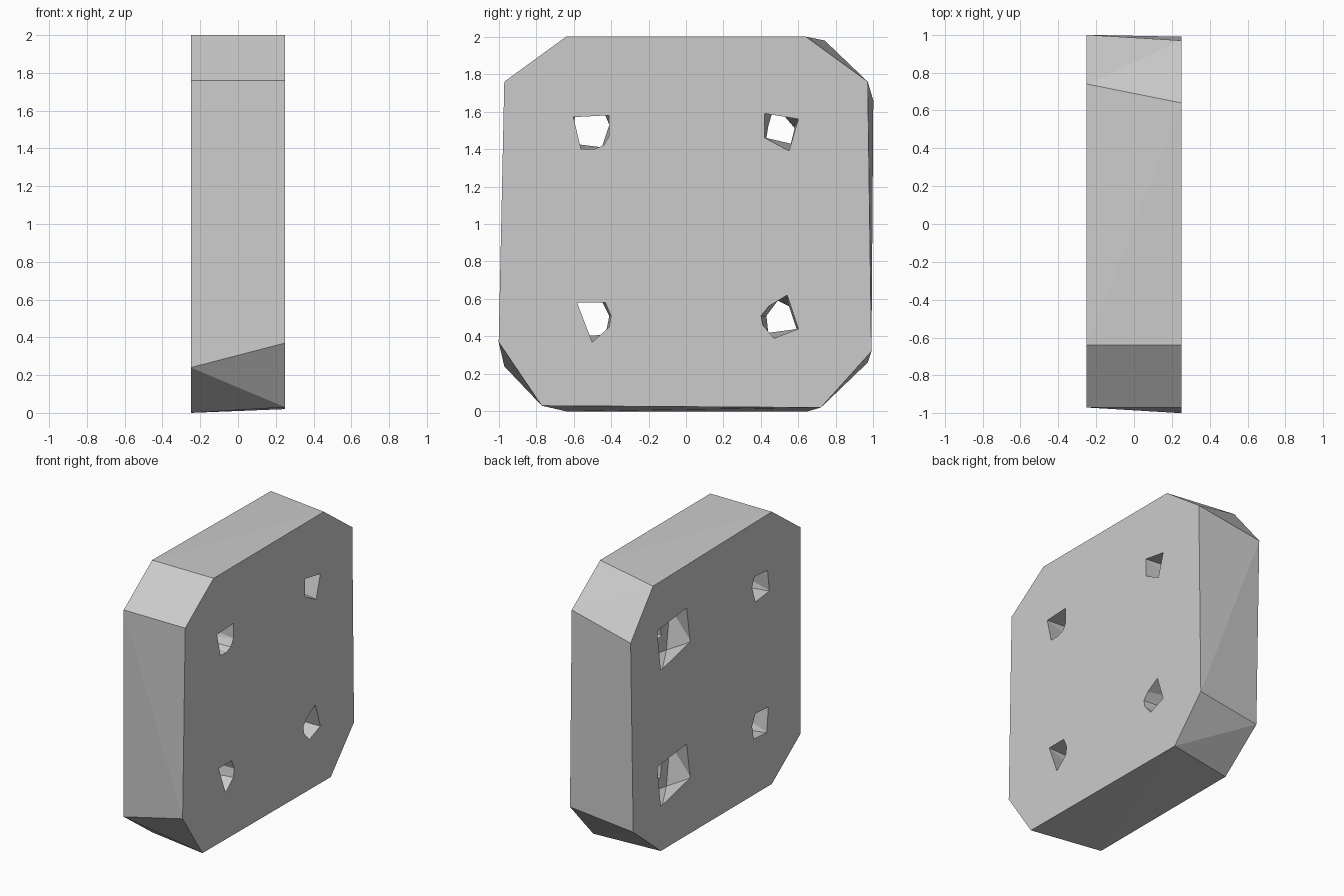
import bpy, bmesh

cube = bpy.data.objects.get("Cube")
if cube:
    bpy.data.objects.remove(cube, do_unlink=True)

grey = bpy.data.materials.new("light_grey")
grey.use_nodes = True
grey.diffuse_color = (0.6, 0.6, 0.6, 1)
grey.node_tree.nodes["Principled BSDF"].inputs["Base Color"].default_value = (0.6, 0.6, 0.6, 1)


def hull(name, x0, outline0, x1, outline1):
    """Convex solid between two (y, z) outlines at two x positions."""
    bm = bmesh.new()
    for x, outline in ((x0, outline0), (x1, outline1)):
        for y, z in outline:
            bm.verts.new((x, y, z))
    bmesh.ops.convex_hull(bm, input=bm.verts[:])
    bmesh.ops.dissolve_limit(bm, angle_limit=0.002, verts=bm.verts[:], edges=bm.edges[:])
    bmesh.ops.recalc_face_normals(bm, faces=bm.faces[:])
    mesh = bpy.data.meshes.new(name)
    bm.to_mesh(mesh)
    bm.free()
    mesh.materials.append(grey)
    obj = bpy.data.objects.new(name, mesh)
    bpy.context.collection.objects.link(obj)
    return obj


def cut(target, name, *loft):
    cutter = hull(name, *loft)
    cutter.hide_render = True
    cutter.hide_set(True)
    cutter.display_type = 'WIRE'
    mod = target.modifiers.new(name, 'BOOLEAN')
    mod.operation = 'DIFFERENCE'
    mod.solver = 'EXACT'
    mod.object = cutter
    return cutter


# Plate with uneven clipped corners
plate_right = [(-.64, 2), (.74, 1.98), (1, 1.66), (.97, .26),
               (.65, 0), (-.64, 0), (-.97, .24), (-.97, 1.76)]
plate_left = [(-.64, 2), (.64, 2), (.97, 1.76), (.99, .32),
              (.72, .02), (-.77, .03), (-1, .37), (-.97, 1.76)]
plate = hull("plate", -.25, plate_right, .25, plate_left)

# Wide twisted recesses at the back edge of the right face
mouth = [(.35, .67), (.31, .41), (.65, .33), (.69, .63)]
floor = [(.33, .63), (.37, .33), (.67, .37), (.63, .67)]
cutters = []
for name, rise in (("lower_recess", 0), ("upper_recess", 1)):
    cutters.append(cut(plate, name,
                       -.26, [(y, z + rise) for y, z in mouth],
                       -.1, [(y, z + rise) for y, z in floor]))

# Rough bores, each from its right outline to its left outline
bores = {
    "upper_back_bore": (-.11, [(.46, 1.59), (.52, 1.58), (.58, 1.51), (.56, 1.43), (.43, 1.46), (.44, 1.52)],
                        .26, [(.42, 1.59), (.6, 1.56), (.55, 1.39), (.42, 1.46)]),
    "lower_back_bore": (-.11, [(.49, .59), (.55, .56), (.59, .44), (.44, .42), (.43, .51)],
                        .26, [(.54, .62), (.6, .44), (.47, .39), (.41, .46), (.4, .51), (.44, .56)]),
    "upper_front_bore": (-.26, [(-.59, 1.59), (-.61, 1.43), (-.45, 1.41), (-.41, 1.53), (-.44, 1.6)],
                         .26, [(-.6, 1.57), (-.41, 1.58), (-.41, 1.47), (-.44, 1.42), (-.49, 1.4), (-.56, 1.4)]),
    "lower_front_bore": (-.26, [(-.6, .58), (-.58, .4), (-.43, .41), (-.41, .51), (-.45, .59)],
                         .26, [(-.58, .58), (-.43, .58), (-.4, .51), (-.41, .45), (-.5, .37)]),
}
for name, loft in bores.items():
    cutters.append(cut(plate, name, *loft))

# Bake the cuts and drop the helpers
bpy.context.view_layer.objects.active = plate
plate.select_set(True)
for mod in list(plate.modifiers):
    bpy.ops.object.modifier_apply(modifier=mod.name)
for cutter in cutters:
    bpy.data.objects.remove(cutter, do_unlink=True)
bpy.ops.object.shade_flat()
